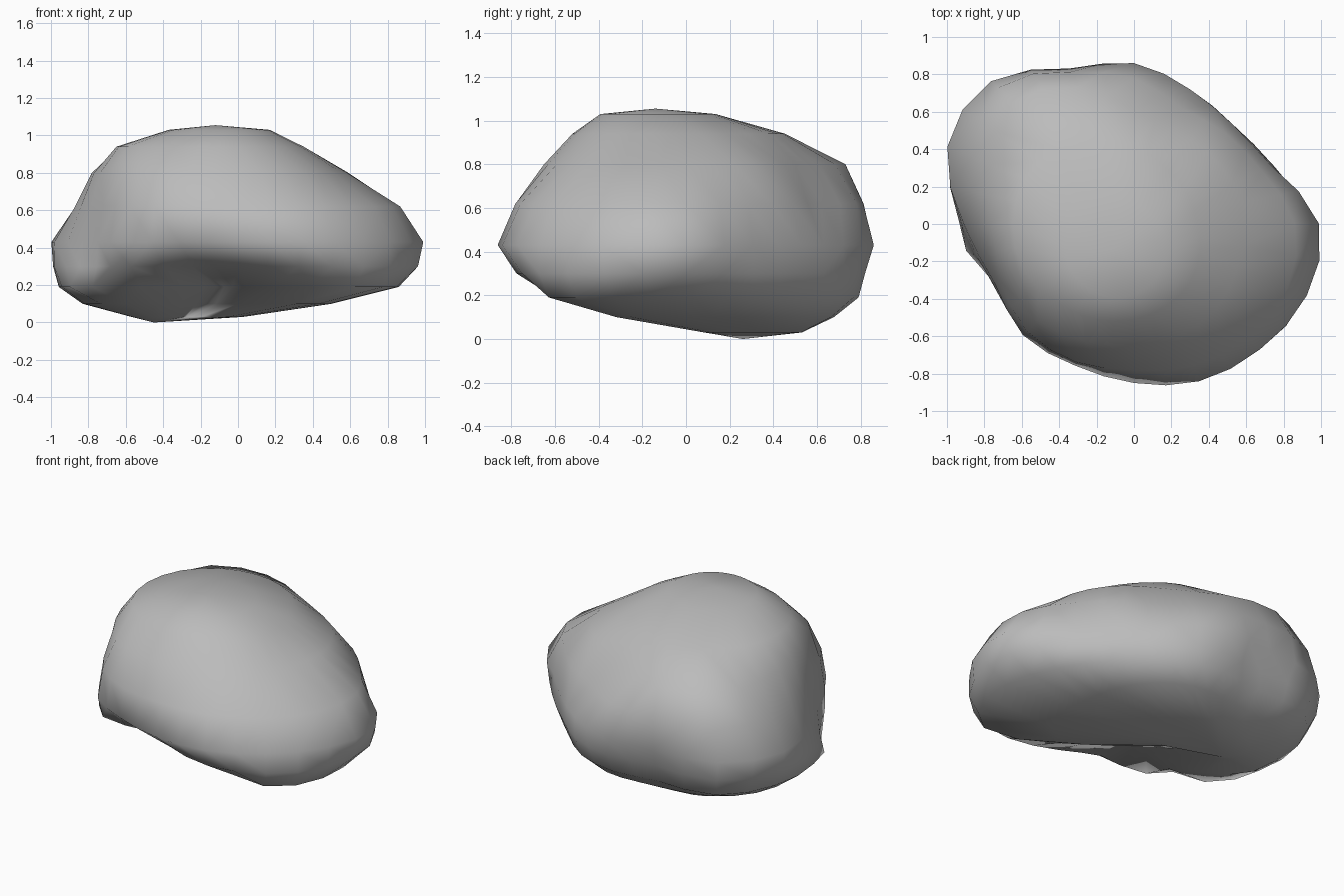
import bpy
import bmesh
from math import sin, cos, tau

default_cube = bpy.data.objects.get("Cube")
if default_cube:
    bpy.data.objects.remove(default_cube, do_unlink=True)


def make_material(name, colour):
    material = bpy.data.materials.new(name)
    material.use_nodes = True
    material.diffuse_color = colour
    material.node_tree.nodes["Principled BSDF"].inputs["Base Color"].default_value = colour
    return material


def refine(radii):
    """Double the number of radii, placing each new one on a smooth closed curve."""
    refined = []
    for index, radius in enumerate(radii):
        before = radii[index - 1]
        after = radii[(index + 1) % len(radii)]
        beyond = radii[(index + 2) % len(radii)]
        refined += [radius, (9 * (radius + after) - before - beyond) / 16]
    return refined


def add_ring(mesh, height, centre, radii):
    """One horizontal cross-section, given by radii at equal angles from +x."""
    smooth_radii = refine(radii)
    step = tau / len(smooth_radii)
    return [mesh.verts.new((centre[0] + radius * cos(index * step),
                            centre[1] + radius * sin(index * step), height))
            for index, radius in enumerate(smooth_radii)]


def bridge(mesh, lower, upper):
    """Join two cross-sections, splitting each quad along its shorter diagonal."""
    count = len(lower)
    for index in range(count):
        following = (index + 1) % count
        a, b = lower[index], lower[following]
        c, d = upper[following], upper[index]
        if (a.co - c.co).length < (b.co - d.co).length:
            triangles = ((a, b, c), (a, c, d))
        else:
            triangles = ((a, b, d), (b, c, d))
        for triangle in triangles:
            mesh.faces.new(triangle)


def close_with_fan(mesh, ring, tip):
    """Close an open end with a fan of triangles around a tip."""
    tip_vertex = mesh.verts.new(tip)
    for index, vertex in enumerate(ring):
        mesh.faces.new((vertex, ring[(index + 1) % len(ring)], tip_vertex))


# Cross-sections of the boulder; the lowest ones are hollowed at the front
base = [.6, .6, .6, .59, .55, .57, .66, .72, .7, .52, .25, .16, .2, .32, .62, .66]
undercut = [.85, .76, .71, .74, .76, .78, .97, .97, .91, .81, .36, .22, .28, .56, .93, .95]
lower_rim = [.95, .81, .75, .78, .82, .84, 1.05, 1.07, .92, .82, .81, .63, .69, .84, .95, .99]
rim = [.99, .8, .75, .78, .86, .9, 1.08, 1.08, .91, .81, .84, .82, .85, .91, .95, 1]
wall = [.86, .74, .69, .67, .78, .88, 1.03, .94, .84, .78, .81, .8, .78, .82, .86, .89]
shoulder = [.59, .57, .55, .54, .61, .79, .92, .83, .77, .74, .73, .68, .65, .64, .63, .6]
crown = [.34, .33, .33, .36, .42, .49, .57, .63, .65, .64, .59, .55, .51, .47, .43, .38]

sections = [
    (.03, (-.25, .28), [radius * .45 for radius in base]),
    (.1, (-.12, .12), base),
    (.19, (-.03, .03), undercut),
    (.3, (0, 0), lower_rim),
    (.43, (0, 0), rim),
    (.62, (0, 0), wall),
    (.8, (0, 0), shoulder),
    (.94, (0, 0), crown),
    (1.03, (-.07, -.12), [radius * .2 + .17 for radius in crown]),
]

# Boulder body
mesh = bmesh.new()
rings = [add_ring(mesh, *section) for section in sections]
for lower, upper in zip(rings, rings[1:]):
    bridge(mesh, lower, upper)
close_with_fan(mesh, rings[0], (-.45, .26, 0))
close_with_fan(mesh, rings[-1], (-.12, -.14, 1.055))
bmesh.ops.recalc_face_normals(mesh, faces=mesh.faces[:])
for face in mesh.faces:
    face.smooth = True

data = bpy.data.meshes.new("boulder")
mesh.to_mesh(data)
mesh.free()
data.materials.append(make_material("stone grey", (.5, .5, .5, 1)))
boulder = bpy.data.objects.new("boulder", data)
bpy.context.collection.objects.link(boulder)
